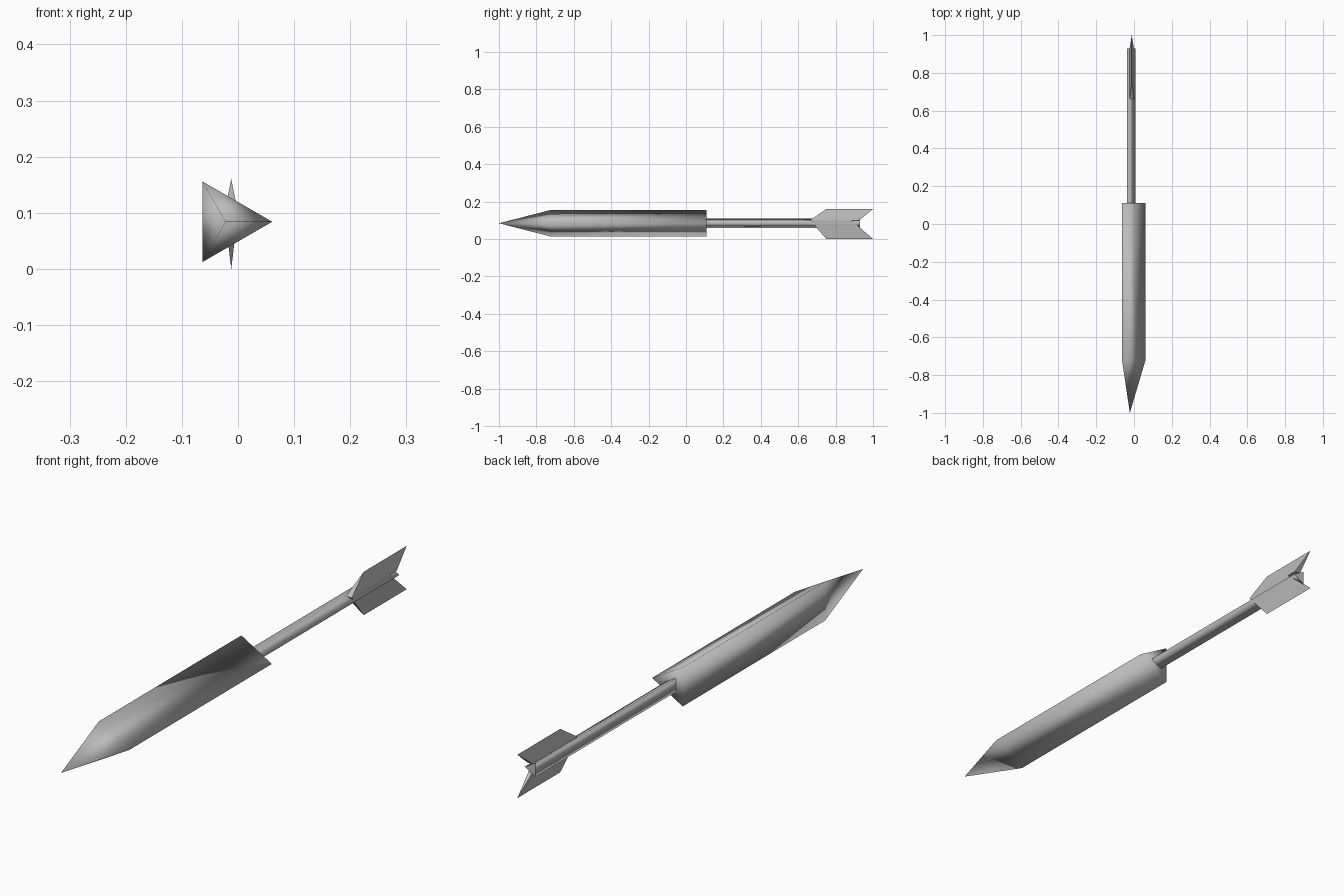
import bpy, bmesh, math

cube = bpy.data.objects.get("Cube")
if cube:
    bpy.data.objects.remove(cube, do_unlink=True)

# One plain grey for the whole model
GREY = (0.5, 0.5, 0.5, 1.0)
grey = bpy.data.materials.new("plain grey")
grey.use_nodes = True
grey.diffuse_color = GREY
grey.node_tree.nodes["Principled BSDF"].inputs["Base Color"].default_value = GREY

AXIS_X, AXIS_Z = -0.022, 0.084
SIDES = 3


def finish(name, bm, smooth):
    bmesh.ops.recalc_face_normals(bm, faces=bm.faces)
    for face in bm.faces:
        face.smooth = smooth
    mesh = bpy.data.meshes.new(name)
    bm.to_mesh(mesh)
    bm.free()
    mesh.materials.append(grey)
    obj = bpy.data.objects.new(name, mesh)
    bpy.context.collection.objects.link(obj)
    return obj


def ring(bm, radius, y):
    """Triangular ring around the long axis, one corner towards +x."""
    angles = [math.tau * i / SIDES for i in range(SIDES)]
    return [bm.verts.new((AXIS_X + radius * math.cos(a), y,
                          AXIS_Z + radius * math.sin(a))) for a in angles]


def bridge(bm, a, b):
    for i in range(SIDES):
        j = (i + 1) % SIDES
        bm.faces.new((a[i], a[j], b[j], b[i]))


# Pointed head and thick body in one smooth skin
bm = bmesh.new()
tip = bm.verts.new((AXIS_X, -1.0, AXIS_Z))
front, rear = ring(bm, 0.083, -0.72), ring(bm, 0.083, 0.11)
for i in range(SIDES):
    bm.faces.new((tip, front[i], front[(i + 1) % SIDES]))
bridge(bm, front, rear)
bm.faces.new(rear)
finish("pointed_body", bm, True)

# Thin tail rod, smooth around with crisp ends
bm = bmesh.new()
front, rear = ring(bm, 0.029, 0.10), ring(bm, 0.029, 0.93)
bridge(bm, front, rear)
for end in (front, rear):
    cap = bm.faces.new(end)
    for edge in cap.edges:
        edge.smooth = False
finish("tail_rod", bm, True)


# Tail fins: wedges that thin from a shared ridge to a sharp outer edge
def fin(name, outer_z, root_back):
    fin_x, half, root_z = -0.012, 0.012, 0.1
    bm = bmesh.new()
    outer_front = bm.verts.new((fin_x, 0.75, outer_z))
    outer_back = bm.verts.new((fin_x, 1.0, outer_z))
    left, right = [[bm.verts.new((fin_x + s * half, y, root_z))
                    for y in (0.663, root_back)] for s in (1, -1)]
    for side in (left, right):
        bm.faces.new((side[0], side[1], outer_back, outer_front))
    bm.faces.new((left[0], right[0], outer_front))
    bm.faces.new((left[1], right[1], outer_back))
    bm.faces.new((left[0], left[1], right[1], right[0]))
    finish(name, bm, False)


fin("upper_fin", 0.16, 0.925)
fin("lower_fin", 0.0, 0.885)
